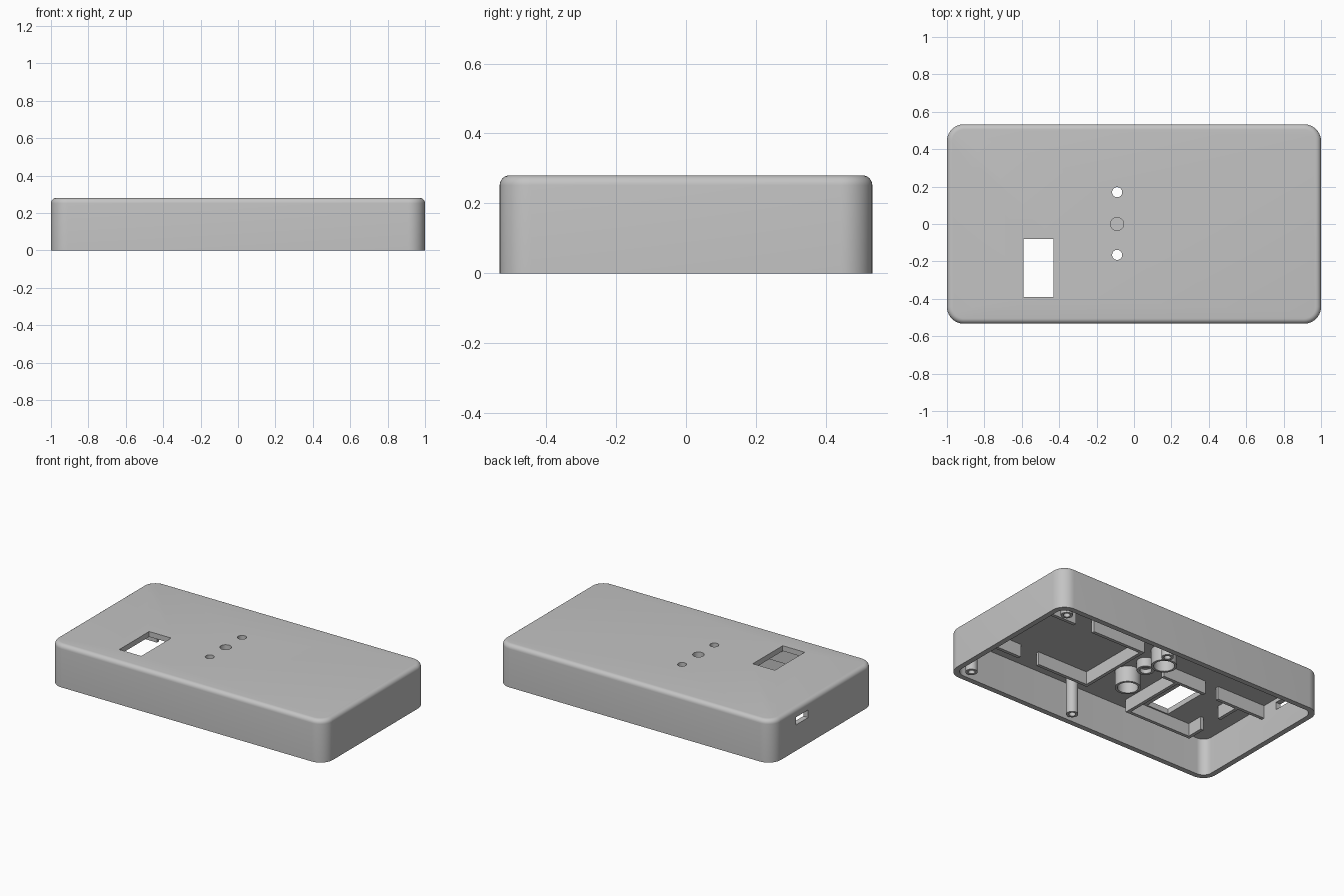
import bpy, bmesh, math
from mathutils import Matrix, Vector

cube = bpy.data.objects.get("Cube")
if cube:
    bpy.data.objects.remove(cube, do_unlink=True)

GREY = (0.55, 0.55, 0.55, 1)
mat = bpy.data.materials.new("light_grey_plastic")
mat.use_nodes = True
mat.diffuse_color = GREY
mat.node_tree.nodes["Principled BSDF"].inputs["Base Color"].default_value = GREY

HX, HY, HEIGHT = 1.0, 0.533, 0.28
WALL, CEILING = 0.035, 0.245
RIB_Z, RIB_T = 0.16, 0.022


def finish(name, bm, smooth=False):
    bmesh.ops.recalc_face_normals(bm, faces=bm.faces)
    mesh = bpy.data.meshes.new(name)
    bm.to_mesh(mesh)
    bm.free()
    mesh.materials.append(mat)
    obj = bpy.data.objects.new(name, mesh)
    bpy.context.collection.objects.link(obj)
    if smooth:
        shade(obj)
    return obj


def shade(obj):
    bpy.ops.object.select_all(action='DESELECT')
    obj.select_set(True)
    bpy.context.view_layer.objects.active = obj
    bpy.ops.object.shade_smooth_by_angle(angle=math.radians(35))


def box_mesh(x0, x1, y0, y1, z0, z1):
    bm = bmesh.new()
    size = Matrix.Diagonal((x1 - x0, y1 - y0, z1 - z0, 1))
    mid = Vector((x0 + x1, y0 + y1, z0 + z1)) / 2
    bmesh.ops.create_cube(bm, size=1, matrix=Matrix.Translation(mid) @ size)
    return bm


def rounded_box(name, hx, hy, z0, z1, radius, top_radius=0):
    bm = box_mesh(-hx, hx, -hy, hy, z0, z1)
    upright = [e for e in bm.edges if abs(e.verts[0].co.z - e.verts[1].co.z) > 0.01]
    bmesh.ops.bevel(bm, geom=upright, offset=radius, segments=10, profile=0.5, affect='EDGES')
    if top_radius:
        rim = [e for e in bm.edges if min(v.co.z for v in e.verts) > z1 - 0.001]
        bmesh.ops.bevel(bm, geom=rim, offset=top_radius, segments=6, profile=0.5, affect='EDGES')
    return finish(name, bm)


def drill(x, y, radius):
    bm = bmesh.new()
    bmesh.ops.create_cone(bm, cap_ends=True, segments=32, radius1=radius, radius2=radius,
                          depth=0.2, matrix=Matrix.Translation((x, y, HEIGHT)))
    return finish("hole_cutter", bm)


def lathe(name, x, y, profile):
    """Spin a radius and height outline about an upright axis."""
    bm = bmesh.new()
    verts = [bm.verts.new((r, 0, z)) for r, z in profile]
    edges = [bm.edges.new(pair) for pair in zip(verts, verts[1:])]
    bmesh.ops.spin(bm, geom=verts + edges, axis=(0, 0, 1), cent=(0, 0, 0),
                   angle=math.tau, steps=32)
    bmesh.ops.remove_doubles(bm, verts=bm.verts, dist=0.0005)
    bmesh.ops.translate(bm, verts=bm.verts, vec=(x, y, 0))
    return finish(name, bm, smooth=True)


def tube(name, x, y, bottom, outer, inner, floor):
    """Hollow boss; floor is where its bore ends."""
    top = CEILING + 0.003
    bore = [(0, floor), (inner, floor)] if floor < top else [(inner, top)]
    lathe(name, x, y, bore + [(inner, bottom), (outer, bottom), (outer, top)])


# Shell with cavity, display window, side socket and top holes
shell = rounded_box("enclosure_shell", HX, HY, 0, HEIGHT, 0.09, 0.028)
HOLE_X = -0.09
cutters = [
    rounded_box("cavity_cutter", HX - WALL, HY - WALL, -0.1, CEILING, 0.06),
    finish("window_cutter", box_mesh(-0.59, -0.43, -0.39, -0.08, 0.2, 0.4)),
    finish("socket_cutter", box_mesh(-1.1, -0.9, 0.16, 0.285, 0.17, 0.22)),
    drill(HOLE_X, 0.17, 0.027),
    drill(HOLE_X, -0.165, 0.027),
    drill(HOLE_X, 0.0, 0.035),
]
for c in cutters:
    c.hide_render = True
    mod = shell.modifiers.new(c.name, 'BOOLEAN')
    mod.operation, mod.solver, mod.object = 'DIFFERENCE', 'EXACT', c
graph = bpy.context.evaluated_depsgraph_get()
shell_mesh = bpy.data.meshes.new_from_object(shell.evaluated_get(graph))
shell.modifiers.clear()
shell.data = shell_mesh
for c in cutters:
    bpy.data.objects.remove(c, do_unlink=True)
shade(shell)

# Sensor tubes under the two small holes
for side, y in (("back", 0.17), ("front", -0.165)):
    tube(side + "_sensor_tube", HOLE_X, y, 0.14, 0.077, 0.062, HEIGHT)

# Central boss with a web closing its bore
tube("centre_boss", HOLE_X, 0, 0.185, 0.053, 0.035, HEIGHT)
lathe("centre_web", HOLE_X, 0, [(0, 0.212), (0.037, 0.212), (0.037, 0.222), (0, 0.222)])

# Screw posts
for side, y in (("back", 0.44), ("front", -0.44)):
    for place, x in (("inner", 0.11), ("outer", 0.89)):
        tube(f"{side}_{place}_screw_post", x, y, 0.005, 0.036, 0.02, 0.15)


# Locating ribs under the top plate
def rib(name, x0, y0, x1, y1):
    h = RIB_T / 2
    finish(name, box_mesh(min(x0, x1) - h, max(x0, x1) + h, min(y0, y1) - h,
                          max(y0, y1) + h, RIB_Z, CEILING + 0.003))


for side, y in (("front", -0.33), ("back", 0.18)):
    rib(f"battery_{side}_rib_inner", 0.09, y, 0.46, y)
    rib(f"battery_{side}_rib_outer", 0.62, y, 0.86, y)
rib("battery_inner_rib", 0.09, -0.33, 0.09, 0.18)
rib("battery_outer_rib", 0.86, -0.33, 0.86, 0.18)

rib("display_front_rib", -0.3, -0.41, -0.77, -0.41)
rib("display_inner_rib", -0.3, -0.41, -0.3, 0.04)
rib("display_back_rib_inner", -0.2, 0.04, -0.5, 0.04)
rib("display_back_rib_outer", -0.62, 0.04, -0.97, 0.04)
rib("display_outer_rib_front", -0.77, -0.41, -0.77, -0.3)
rib("display_outer_rib_back", -0.77, -0.12, -0.77, 0.04)
